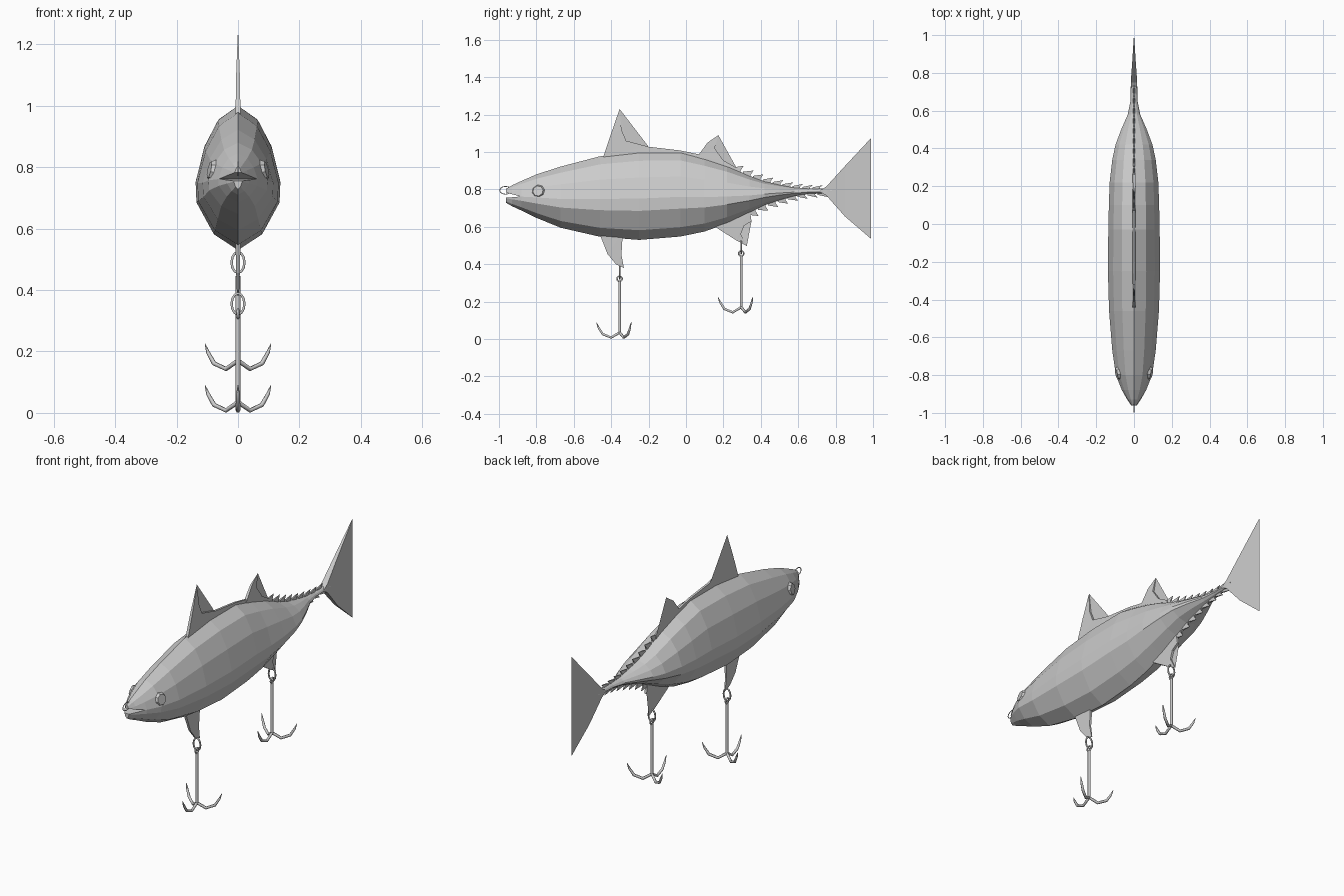
import bpy, bmesh, math
from mathutils import Vector

if "Cube" in bpy.data.objects:
    bpy.data.objects.remove(bpy.data.objects["Cube"])


def mesh_object(name, bm):
    bmesh.ops.recalc_face_normals(bm, faces=bm.faces)
    me = bpy.data.meshes.new(name)
    bm.to_mesh(me)
    bm.free()
    ob = bpy.data.objects.new(name, me)
    bpy.context.collection.objects.link(ob)
    return ob


# Body stations: y, bottom z, top z, half width
STATIONS = [
    (-.962, .728, .803, .014), (-.93, .71, .822, .036), (-.88, .687, .845, .064),
    (-.80, .648, .88, .096), (-.67, .595, .922, .115), (-.46, .547, .977, .132),
    (-.25, .53, 1.0, .138), (-.03, .548, 1.0, .136), (.10, .575, .965, .133),
    (.22, .618, .925, .129), (.34, .675, .872, .115), (.42, .715, .843, .098),
    (.50, .742, .825, .068), (.58, .764, .81, .033), (.65, .775, .805, .019),
    (.78, .78, .805, .016)]
# Half cross-section: width fraction, height fraction
SECTION = [(0, 1), (.47, .9), (.8, .71), (1, .47), (.98, .33), (.57, .11), (0, 0)]


def station(y, col):
    for a, b in zip(STATIONS, STATIONS[1:]):
        if a[0] <= y <= b[0]:
            t = (y - a[0]) / (b[0] - a[0])
            return a[col] + (b[col] - a[col]) * t
    return STATIONS[-1][col]


# Faceted body loft
bm = bmesh.new()
ring_shape = SECTION + [(-u, v) for u, v in SECTION[-2:0:-1]]
rings = [[bm.verts.new((u * w, y, lo + v * (hi - lo))) for u, v in ring_shape]
         for y, lo, hi, w in STATIONS]
n = len(ring_shape)
for a, b in zip(rings, rings[1:]):
    for i in range(n):
        j = (i + 1) % n
        bm.faces.new((a[i], a[j], b[j], b[i]))
bm.faces.new(rings[0])
bm.faces.new(rings[-1])
body = mesh_object("body", bm)

# Mouth: wedge cut out of the snout
bm = bmesh.new()
wedge = [(-.885, .762), (-.99, .79), (-.99, .753)]
sides = [[bm.verts.new((x, y, z)) for y, z in wedge] for x in (-.2, .2)]
for s in sides:
    bm.faces.new(s)
for i in range(3):
    j = (i + 1) % 3
    bm.faces.new((sides[0][i], sides[0][j], sides[1][j], sides[1][i]))
cutter = mesh_object("mouth_cutter", bm)
cutter.hide_render = True
mod = body.modifiers.new("mouth", 'BOOLEAN')
mod.operation = 'DIFFERENCE'
mod.object = cutter
mod.solver = 'EXACT'
bpy.context.view_layer.objects.active = body
bpy.ops.object.modifier_apply(modifier=mod.name)
bpy.data.objects.remove(cutter)


# Thin fins: outline points are y, z, half thickness
def add_plate(bm, pts):
    left = [bm.verts.new((-t, y, z)) for y, z, t in pts]
    right = [bm.verts.new((t, y, z)) for y, z, t in pts]
    caps = [bm.faces.new(left), bm.faces.new(right)]
    for i in range(len(pts)):
        j = (i + 1) % len(pts)
        bm.faces.new((left[i], left[j], right[j], right[i]))
    bmesh.ops.triangulate(bm, faces=caps)


FINS = {
    "front_dorsal_fin": [(-.45, .95, .008), (-.44, .98, .008), (-.40, 1.10, .006),
                         (-.355, 1.23, .001), (-.345, 1.12, .005), (-.32, 1.06, .006),
                         (-.2, 1.028, .006), (-.03, 1.008, .006), (.08, .985, .005),
                         (.08, .95, .008)],
    "rear_dorsal_fin": [(.05, .95, .008), (.06, .975, .008), (.115, 1.05, .005),
                        (.173, 1.09, .001), (.153, 1.02, .005), (.20, .955, .007),
                        (.27, .915, .007), (.27, .88, .008)],
    "pelvic_fin": [(-.46, .57, .008), (-.455, .545, .008), (-.42, .455, .006),
                   (-.375, .40, .004), (-.332, .38, .002), (-.345, .45, .005),
                   (-.338, .57, .008)],
    "anal_fin": [(.15, .62, .008), (.16, .597, .008), (.27, .527, .005),
                 (.325, .497, .002), (.293, .56, .005), (.31, .605, .006),
                 (.35, .63, .006), (.34, .70, .008)],
    "tail_fin": [(.71, .79, .017), (.75, .815, .017), (.85, .925, .01),
                 (.99, 1.075, .001), (.905, .93, .005), (.868, .835, .005),
                 (.87, .75, .005), (.905, .675, .005), (.99, .535, .001),
                 (.85, .655, .01), (.75, .768, .017)]}
for name, pts in FINS.items():
    bm = bmesh.new()
    add_plate(bm, pts)
    mesh_object(name, bm)

# Rows of finlets above and below the tail stalk
for name, col, s, start, count in (("upper_finlets", 2, 1, .25, 9),
                                   ("lower_finlets", 1, -1, .33, 8)):
    bm = bmesh.new()
    for k in range(count):
        y = start + k * .053
        h = .032 - .0018 * k
        z0, z1 = station(y, col), station(y + .04, col)
        add_plate(bm, [(y, z0 - s * .01, .005), (y + .002, z0 + s * .006, .005),
                       (y + .058, z1 + s * h, .001), (y + .042, z1 + s * .006, .004),
                       (y + .044, z1 - s * .012, .005)])
    mesh_object(name, bm)

# Eyes: low faceted discs on both cheeks
for side, name in ((1, "right_eye"), (-1, "left_eye")):
    bm = bmesh.new()
    bmesh.ops.create_cone(bm, cap_ends=True, segments=8, radius1=.038, radius2=.028,
                          depth=.016)
    axis = Vector((side, -.22, .22)).normalized()
    rot = Vector((0, 0, 1)).rotation_difference(axis).to_matrix()
    bmesh.ops.rotate(bm, verts=bm.verts, matrix=rot)
    bmesh.ops.translate(bm, verts=bm.verts, vec=(side * .086, -.79, .79))
    mesh_object(name, bm)


# Wire parts: several tubes in one curve, converted to a mesh
def wire_object(name, splines, depth):
    cu = bpy.data.curves.new(name, 'CURVE')
    cu.dimensions = '3D'
    cu.bevel_depth = depth
    cu.bevel_resolution = 1
    cu.use_fill_caps = True
    for pts, cyclic, radii in splines:
        sp = cu.splines.new('POLY')
        sp.points.add(len(pts) - 1)
        for p, co, r in zip(sp.points, pts, radii):
            p.co = (*co, 1)
            p.radius = r
        sp.use_cyclic_u = cyclic
    ob = bpy.data.objects.new(name, cu)
    bpy.context.collection.objects.link(ob)
    bpy.ops.object.select_all(action='DESELECT')
    ob.select_set(True)
    bpy.context.view_layer.objects.active = ob
    bpy.ops.object.convert(target='MESH')


def loop(center, u, v, radius=.6):
    c, u, v = Vector(center), Vector(u), Vector(v)
    pts = [c + u * math.cos(a * math.pi / 6) + v * math.sin(a * math.pi / 6)
           for a in range(12)]
    return pts, True, [radius] * 12


# Line tie ring on the snout
wire_object("nose_ring", [loop((0, -.965, .795), (0, .031, 0), (0, 0, .021))], .004)

# Treble hooks, each with a hanging ring, an eye, a shank and three prongs
PRONG = [(0, .035), (.045, .008), (.09, .026), (.113, .062), (.124, .09)]
for name, y, z in (("front_hook", -.355, 0), ("rear_hook", .295, .135)):
    wires = [loop((0, y, z + .355), (.021, 0, 0), (0, 0, .034)),
             loop((0, y, z + .322), (0, .014, 0), (0, 0, .014)),
             ([(0, y, z + .31), (0, y, z + .03)], False, [1.1, 1.1])]
    for ang in (-90, 30, 150):
        a = math.radians(ang)
        pts = [(r * math.cos(a), y + r * math.sin(a), z + h) for r, h in PRONG]
        wires.append((pts, False, [1, 1, 1, .8, .15]))
    wire_object(name, wires, .0075)
